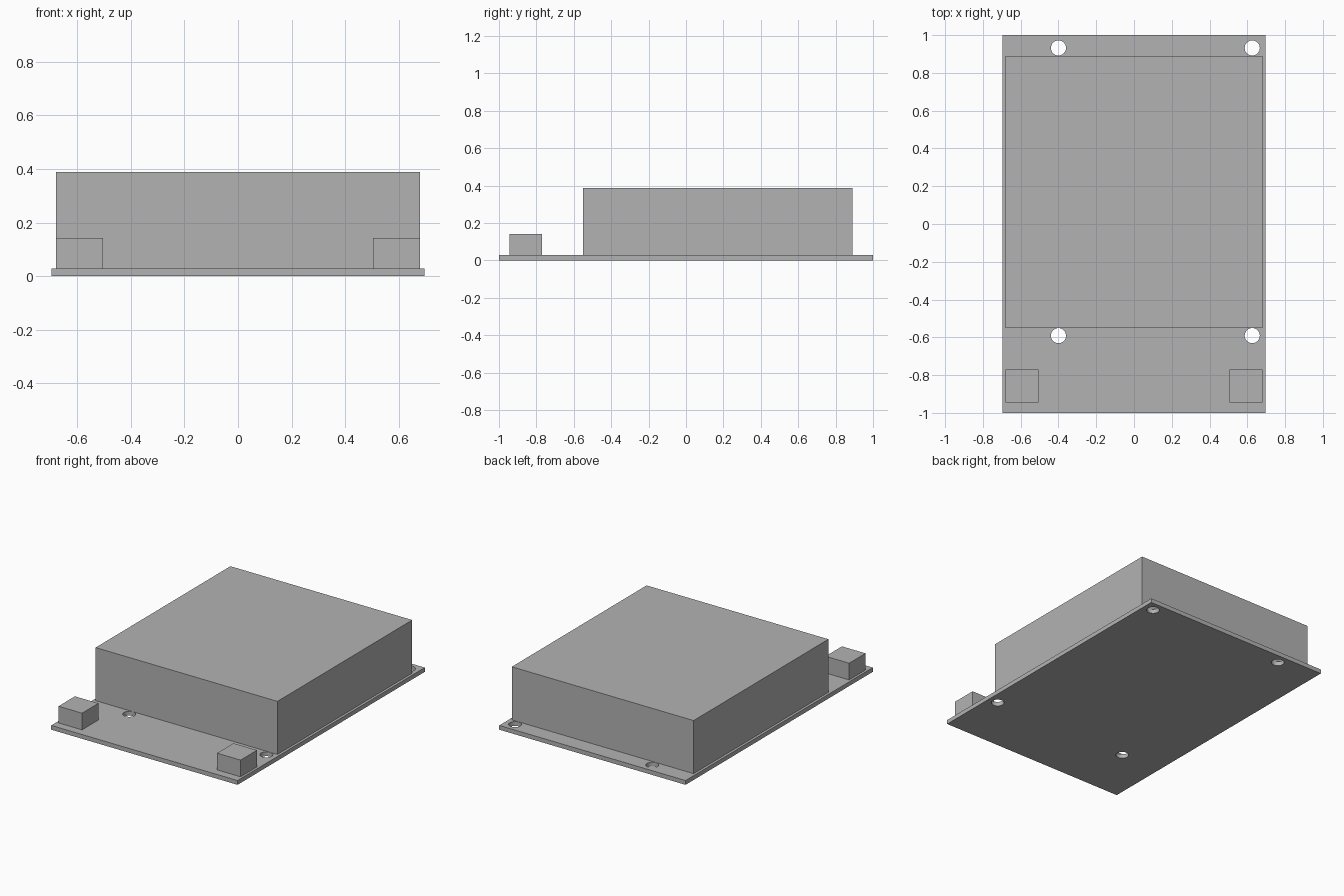
import bpy
import bmesh
from mathutils import Matrix

if "Cube" in bpy.data.objects:
    bpy.data.objects.remove(bpy.data.objects["Cube"], do_unlink=True)

grey = bpy.data.materials.new("plain grey")
grey.use_nodes = True
grey.diffuse_color = (0.45, 0.45, 0.45, 1)
grey.node_tree.nodes["Principled BSDF"].inputs["Base Color"].default_value = (0.45, 0.45, 0.45, 1)


def finish(name, bm):
    mesh = bpy.data.meshes.new(name)
    bm.to_mesh(mesh)
    bm.free()
    mesh.materials.append(grey)
    obj = bpy.data.objects.new(name, mesh)
    bpy.context.collection.objects.link(obj)
    return obj


def box(name, low, high):
    size = [b - a for a, b in zip(low, high)]
    mid = [(a + b) / 2 for a, b in zip(low, high)]
    bm = bmesh.new()
    bmesh.ops.create_cube(bm, size=1, matrix=Matrix.Translation(mid) @ Matrix.Diagonal((*size, 1)))
    return finish(name, bm)


BOARD_TOP = 0.029

# Base board with four round mounting holes
board = box("base_board", (-0.697, -1, 0), (0.697, 1, BOARD_TOP))
bm = bmesh.new()
for x in (-0.4, 0.626):
    for y in (-0.591, 0.932):
        bmesh.ops.create_cone(bm, cap_ends=True, segments=32, radius1=0.04, radius2=0.04,
                              depth=0.2, matrix=Matrix.Translation((x, y, 0)))
cutter = finish("hole_cutter", bm)
cutter.hide_render = True
cutter.hide_set(True)
cut = board.modifiers.new("mounting_holes", "BOOLEAN")
cut.operation = "DIFFERENCE"
cut.solver = "EXACT"
cut.object = cutter

# Smooth hole walls, sharp rims
bpy.ops.object.select_all(action="DESELECT")
board.select_set(True)
bpy.context.view_layer.objects.active = board
bpy.ops.object.modifier_apply(modifier=cut.name)
bpy.ops.object.shade_smooth_by_angle()
bpy.data.objects.remove(cutter, do_unlink=True)

# Large housing
box("housing", (-0.68, -0.55, BOARD_TOP), (0.68, 0.89, 0.388))

# Small connector blocks at the front corners
for name, x in (("right_connector", -0.593), ("left_connector", 0.593)):
    box(name, (x - 0.088, -0.945, BOARD_TOP), (x + 0.088, -0.77, 0.142))
